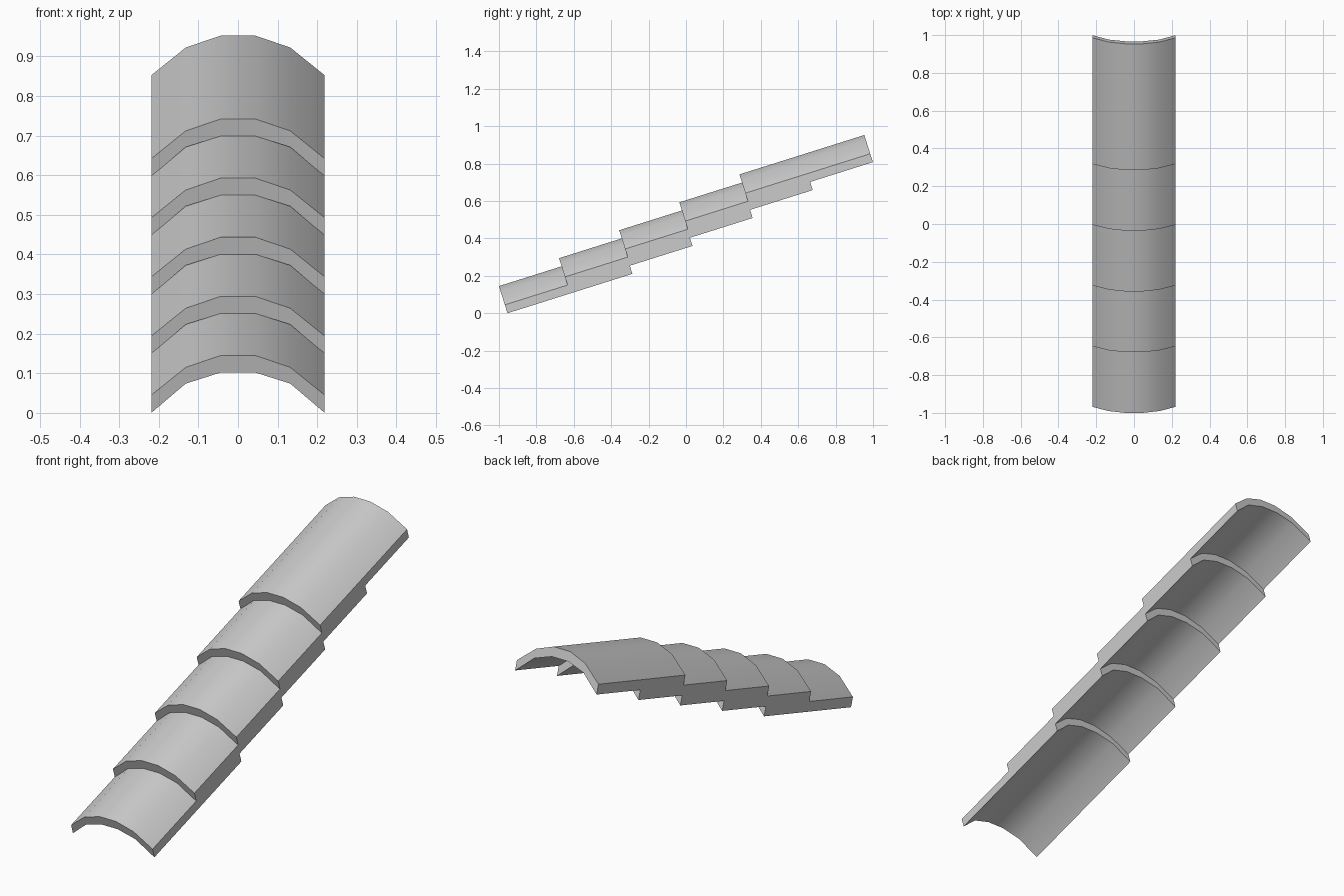
import bpy, bmesh, math

if "Cube" in bpy.data.objects:
    bpy.data.objects.remove(bpy.data.objects["Cube"])

PITCH = math.radians(17.5)
LENGTH = 0.70
STEP_Y, STEP_Z = 0.3215, 0.1493
START_Y = -0.9544
C, S = math.cos(PITCH), math.sin(PITCH)

# Half arch profile: x, underside height, top height (square to the slope)
HALF = [(0.219, 0.0, 0.047), (0.132, 0.0775, 0.1205), (0.044, 0.1068, 0.152)]
ARCH = [(-x, lo, hi) for x, lo, hi in HALF] + HALF[::-1]
OUTLINE = [(x, hi) for x, lo, hi in ARCH] + [(x, lo) for x, lo, hi in ARCH[::-1]]


def tile_mesh():
    bm = bmesh.new()
    ends = [[bm.verts.new((x, d * C - h * S, d * S + h * C)) for x, h in OUTLINE]
            for d in (0, LENGTH)]
    n, half = len(OUTLINE), len(ARCH)
    # long faces: top, underside and both edges
    for i in range(n):
        j = (i + 1) % n
        bm.faces.new((ends[0][i], ends[0][j], ends[1][j], ends[1][i]))
    # end caps, one quad per facet
    for ring in ends:
        for i in range(half - 1):
            bm.faces.new((ring[i], ring[i + 1], ring[n - 2 - i], ring[n - 1 - i]))
    bmesh.ops.recalc_face_normals(bm, faces=bm.faces)
    mesh = bpy.data.meshes.new("roof_tile")
    bm.to_mesh(mesh)
    bm.free()
    return mesh


# Five overlapping tiles climbing the slope
mesh = tile_mesh()
for k in range(5):
    tile = bpy.data.objects.new(f"roof_tile_{k + 1}", mesh)
    tile.location = (0, START_Y + k * STEP_Y, k * STEP_Z)
    bpy.context.collection.objects.link(tile)

# Smooth arch with sharp rims (the mesh is shared by all tiles)
tile.select_set(True)
bpy.context.view_layer.objects.active = tile
bpy.ops.object.shade_smooth_by_angle(angle=math.radians(30))
